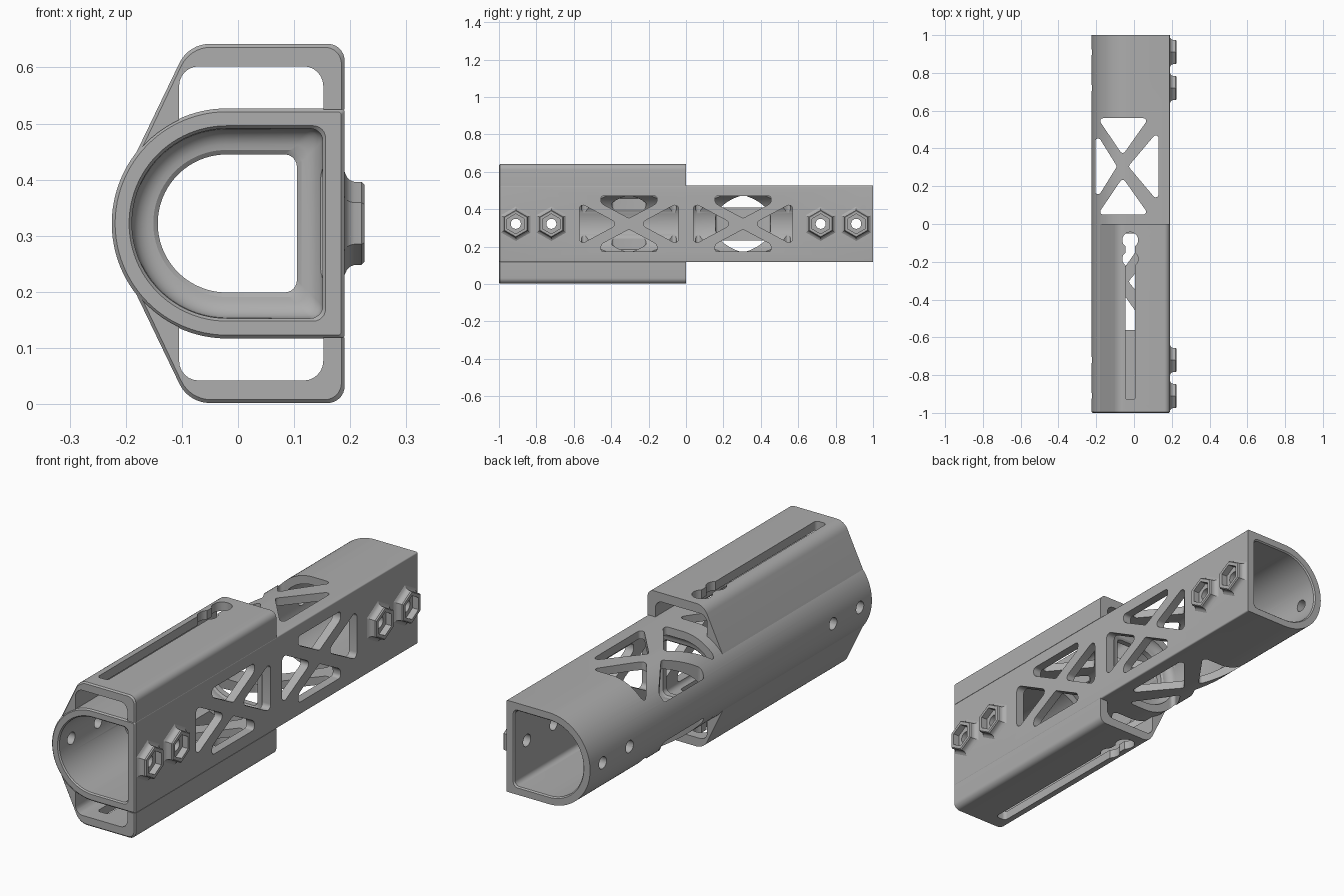
import bpy, bmesh, math
from mathutils import Vector

if "Cube" in bpy.data.objects:
    bpy.data.objects.remove(bpy.data.objects["Cube"])

ZC = 0.322   # height of the tube axis
XC = -0.02   # centre of the round side

grey = bpy.data.materials.new("mid_grey")
grey.use_nodes = True
grey.diffuse_color = (0.42, 0.42, 0.42, 1)
grey.node_tree.nodes["Principled BSDF"].inputs["Base Color"].default_value = (0.42, 0.42, 0.42, 1)


def loft(name, sections):
    """Closed solid through matching rings of 3D points."""
    bm = bmesh.new()
    rings = [[bm.verts.new(p) for p in s] for s in sections]
    n = len(rings[0])
    for a, b in zip(rings, rings[1:]):
        for i in range(n):
            j = (i + 1) % n
            bm.faces.new((a[i], a[j], b[j], b[i]))
    bm.faces.new(rings[0])
    bm.faces.new(rings[-1])
    bmesh.ops.recalc_face_normals(bm, faces=bm.faces)
    me = bpy.data.meshes.new(name)
    bm.to_mesh(me)
    bm.free()
    me.materials.append(grey)
    ob = bpy.data.objects.new(name, me)
    bpy.context.scene.collection.objects.link(ob)
    return ob


def place(pts, axis, t):
    """Put 2D points on a plane across the given axis."""
    if axis == "x":
        return [(t, a, b) for a, b in pts]
    if axis == "y":
        return [(a, t, b) for a, b in pts]
    return [(a, b, t) for a, b in pts]


def prism(name, pts, axis, lo, hi):
    return loft(name, [place(pts, axis, lo), place(pts, axis, hi)])


def rounded(pts, radii, steps=6):
    """Polygon with each corner replaced by an arc."""
    if not isinstance(radii, (list, tuple)):
        radii = [radii] * len(pts)
    out = []
    for i, r in enumerate(radii):
        p = Vector(pts[i])
        if r == 0:
            out.append(tuple(p))
            continue
        u = (Vector(pts[i - 1]) - p).normalized()
        v = (Vector(pts[(i + 1) % len(pts)]) - p).normalized()
        half = u.angle(v) / 2
        c = p + (u + v).normalized() * (r / math.sin(half))
        a = p + u * (r / math.tan(half)) - c
        b = p + v * (r / math.tan(half)) - c
        sweep = a.angle(b)
        for k in range(steps + 1):
            f = k / steps
            q = (a * math.sin((1 - f) * sweep) + b * math.sin(f * sweep)) / math.sin(sweep)
            out.append(tuple(c + q))
    return out


def ngon(cx, cy, r, n, turn=0.0):
    return [(cx + r * math.cos(2 * math.pi * k / n + turn),
             cy + r * math.sin(2 * math.pi * k / n + turn)) for k in range(n)]


def d_shape(r, flat, corner, y):
    """D section: half circle on the -x side, flat wall on the +x side."""
    pts = []
    for k in range(49):
        t = math.pi / 2 + math.pi * k / 48
        pts.append((XC + r * math.cos(t), ZC + r * math.sin(t)))
    for s, start in ((-1, -math.pi / 2), (1, 0)):
        for k in range(7):
            t = start + math.pi / 2 * k / 6
            pts.append((flat - corner + corner * math.cos(t),
                        ZC + s * (r - corner) + corner * math.sin(t)))
    return place(pts, "y", y)


def cut(ob, cutter):
    mod = ob.modifiers.new("cut", "BOOLEAN")
    mod.operation = "DIFFERENCE"
    mod.solver = "EXACT"
    mod.object = cutter
    bpy.context.view_layer.objects.active = ob
    bpy.ops.object.modifier_apply(modifier=mod.name)
    bpy.data.objects.remove(cutter)


# D-shaped tube along the full length
tube = loft("d_tube", [d_shape(0.199, 0.184, 0.006, -1), d_shape(0.205, 0.19, 0.006, -0.994),
                       d_shape(0.205, 0.19, 0.006, 1)])

# Bore from both ends, with a filleted stop ledge in the middle
half = [(1.001, -0.006), (0.994, 0)]
for k in range(7):
    t = math.pi / 2 * k / 6
    half.append((0.055 - 0.036 * math.sin(t), 0.038 * (1 - math.cos(t))))
half.append((0.013, 0.046))
stations = [(-y, d) for y, d in half] + half[::-1]
cut(tube, loft("bore", [d_shape(0.169 - d, 0.151 - d, 0.022, y) for y, d in stations]))

# Lattice windows, mirrored front to back
side_tri = [(-0.265, 0.113), (-0.265, -0.113), (-0.055, 0)]
top_tri = [(0, 0.03), (0.15, 0.11), (0.15, 0.149), (-0.15, 0.149), (-0.15, 0.11)]
for s in (-1, 1):
    yc = 0.305 * s
    for m in (-1, 1):
        cut(tube, prism("side_window", rounded([(yc + m * a, ZC + b) for a, b in side_tri], 0.02),
                        "x", 0.08, 0.3))
        cut(tube, prism("cap_window", rounded([(yc + a, ZC + m * b) for a, b in top_tri],
                                              [0.015, 0.03, 0.015, 0.015, 0.03]), "x", 0.1, 0.3))
    edge = -0.17 if s < 0 else -0.205
    spread = 0.13 if s < 0 else 0.185
    xm = -0.06
    shapes = [[(0.13, yc - 0.19), (0.13, yc + 0.19), (-0.03, yc)],
              [(edge, yc - spread), (edge, yc + spread), (-0.09, yc)]]
    shapes += [[(xm - 0.132, yc + m * 0.255), (xm + 0.138, yc + m * 0.255), (xm, yc + m * 0.06)]
               for m in (-1, 1)]
    for pts in shapes:
        cut(tube, prism("vertical_window", rounded(pts, 0.015), "z", -0.1, 0.8))

# Hex nut bosses and the cross holes through both walls
bosses = []
for i, y in enumerate((-0.91, -0.72, 0.72, 0.91)):
    rings = [(0.185, 0.094), (0.19, 0.092), (0.194, 0.083), (0.2, 0.077),
             (0.207, 0.074), (0.22, 0.074), (0.225, 0.069)]
    boss = loft("hex_boss_%d" % (i + 1),
                [place(ngon(y, ZC, r, 6, math.pi / 6), "x", x) for x, r in rings])
    cut(boss, prism("nut_recess", ngon(y, ZC, 0.053, 6, math.pi / 6), "x", 0.196, 0.3))
    for ob in (boss, tube):
        cut(ob, prism("cross_hole", ngon(y, ZC, 0.027, 24), "x", -0.4, 0.4))
    bosses.append(boss)

# Front housing around the tube, open through its two pockets
outline = rounded([(0.19, 0.002), (0.19, 0.642), (-0.088, 0.642),
                   (-0.19, 0.43), (-0.19, 0.214), (-0.088, 0.002)],
                  [0.03, 0.03, 0.06, 0, 0, 0.06], 8)
small = [(x * 0.97, ZC + (z - ZC) * 0.981) for x, z in outline]
shell = loft("front_housing", [place(small, "y", -1), place(outline, "y", -0.994),
                               place(outline, "y", 0)])
pocket = rounded([(-0.105, 0.042), (0.152, 0.042), (0.152, 0.602), (-0.105, 0.602)], 0.035)
cut(shell, prism("pocket", pocket, "y", -1.1, 0.1))
cut(shell, loft("tube_space", [d_shape(0.203, 0.4, 0.005, y) for y in (-1.1, 0.1)]))

# Keyhole slots in the top and bottom of the housing
for lo, hi in ((0.56, 0.8), (-0.1, 0.08)):
    slot = rounded([(-0.046, -0.93), (0.006, -0.93), (0.006, -0.08), (-0.046, -0.08)], 0.015)
    cut(shell, prism("slot", slot, "z", lo, hi))
    for y in (-0.085, -0.185):
        cut(shell, prism("slot_eye", ngon(XC, y, 0.042, 28), "z", lo, hi))

# Smooth rounded faces, keep the machined edges sharp
for ob in [tube, shell] + bosses:
    bpy.ops.object.select_all(action="DESELECT")
    ob.select_set(True)
    bpy.context.view_layer.objects.active = ob
    bpy.ops.object.shade_smooth_by_angle(angle=math.radians(25))
